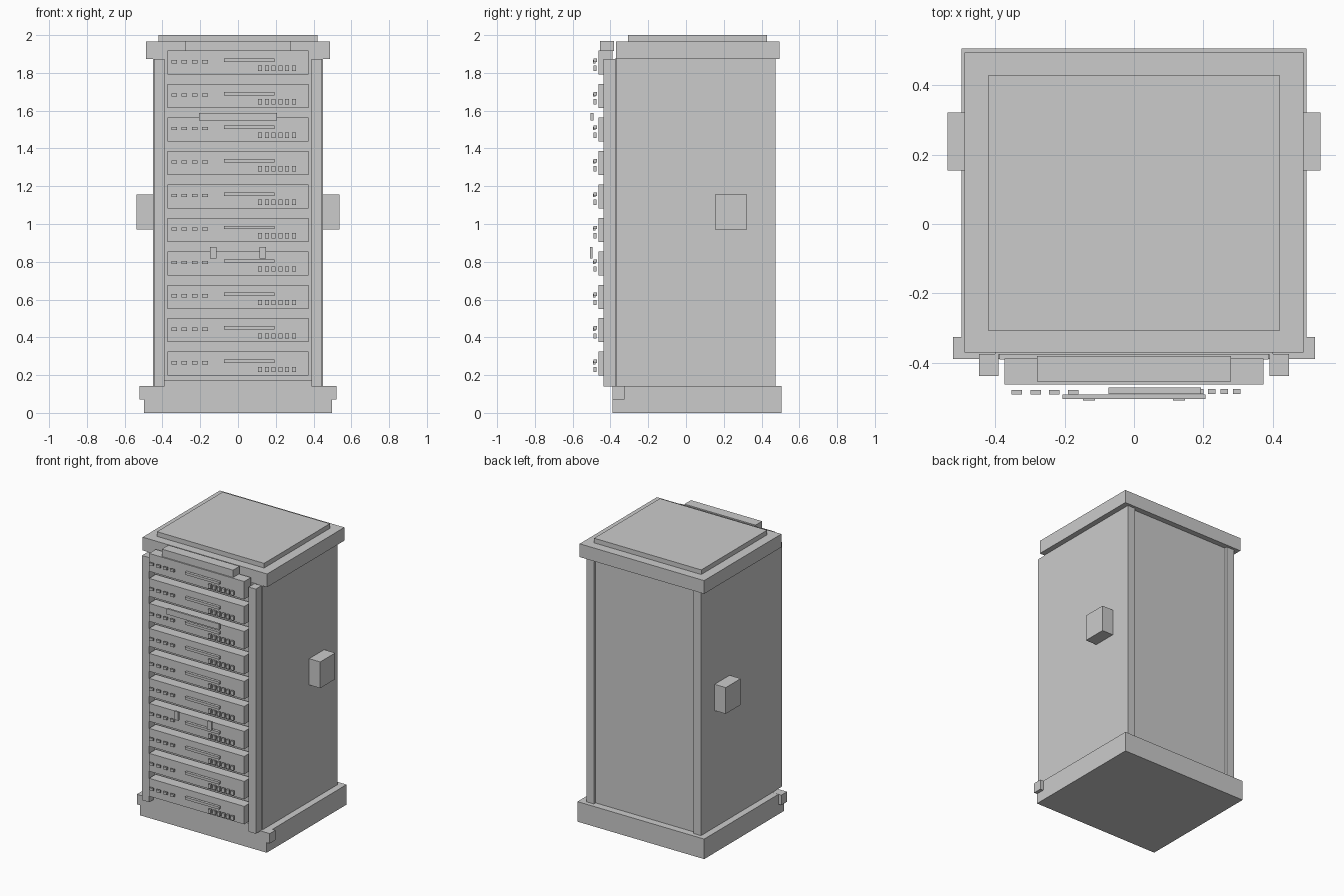
import bpy, bmesh
from mathutils import Matrix, Vector

if "Cube" in bpy.data.objects:
    bpy.data.objects.remove(bpy.data.objects["Cube"])


def boxes(name, specs, mirror=False):
    """One object from boxes given as (x0, x1, y0, y1, z0, z1)."""
    bm = bmesh.new()
    for x0, x1, y0, y1, z0, z1 in specs:
        size = Vector((x1 - x0, y1 - y0, z1 - z0))
        mid = Vector((x0 + x1, y0 + y1, z0 + z1)) / 2
        bmesh.ops.create_cube(bm, size=1, matrix=Matrix.Translation(mid) @ Matrix.Diagonal((*size, 1)))
    me = bpy.data.meshes.new(name)
    bm.to_mesh(me)
    bm.free()
    ob = bpy.data.objects.new(name, me)
    bpy.context.collection.objects.link(ob)
    if mirror:
        ob.modifiers.new("mirror", 'MIRROR').use_axis[0] = True
    return ob


# Plinth with front trim bar
boxes("base", [(-.497, .497, -.388, .506, 0, .142)])
boxes("base_trim", [(-.521, .521, -.3885, -.325, .072, .1425)])

# Cabinet: front and back panels, corner posts, side panels
boxes("front_panel", [(-.40, .40, -.376, -.35, .14, 1.875)])
boxes("front_sill", [(-.388, .388, -.39, -.37, .142, .172)])
boxes("back_panel", [(-.40, .40, .43, .455, .14, 1.875)])
boxes("corner_post", [(.39, .446, y, y + .064, .14, 1.874) for y in (-.438, .411)], mirror=True)
boxes("side_panel", [(.43, .45, -.37, .474, .14, 1.874)], mirror=True)
boxes("side_handle", [(.449, .537, .154, .322, .97, 1.156)], mirror=True)

# Roof slab, raised lid and header bar
boxes("roof", [(-.488, .488, -.371, .494, 1.873, 1.967)])
boxes("roof_lid", [(-.42, .42, -.308, .429, 1.965, 2.0)])
boxes("header_bar", [(-.279, .279, -.454, -.381, 1.917, 1.97)])

# Stacked units with lights, drive slot and buttons
for i in range(10):
    z = .197 + i * .1771
    boxes(f"rack_unit_{i + 1}", [(-.373, .373, -.463, -.388, z, z + .127)])
    boxes(f"status_lights_{i + 1}",
          [(-.353 + k * .0543, -.323 + k * .0543, -.492, -.479, z + .06, z + .077) for k in range(4)])
    boxes(f"drive_slot_{i + 1}", [(-.074, .193, -.49, -.471, z + .067, z + .085)])
    boxes(f"buttons_{i + 1}",
          [(.106 + k * .0358, .128 + k * .0358, -.49, -.475, z + .019, z + .047) for k in range(6)])

# Front handle bar and two latches
boxes("front_bar", [(-.206, .206, -.505, -.491, 1.547, 1.587)])
boxes("front_latch", [(.113, .147, -.508, -.495, .818, .879)], mirror=True)
